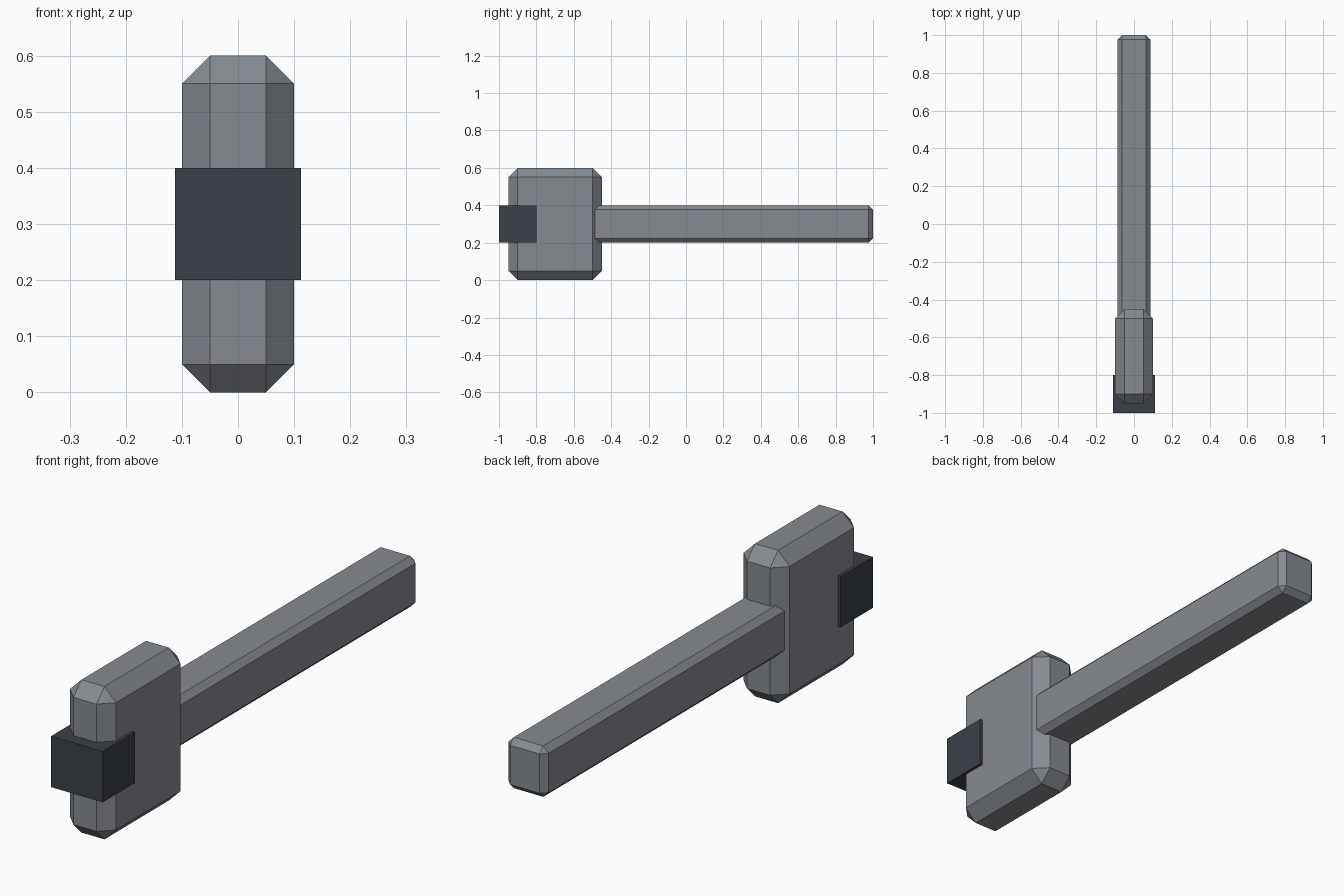
import bpy

default_cube = bpy.data.objects.get("Cube")
if default_cube:
    bpy.data.objects.remove(default_cube, do_unlink=True)


def make_material(name, rgb):
    mat = bpy.data.materials.new(name)
    mat.use_nodes = True
    color = (*rgb, 1.0)
    mat.diffuse_color = color
    mat.node_tree.nodes["Principled BSDF"].inputs["Base Color"].default_value = color
    return mat


def make_box(name, low, high, mat, chamfer=0.0):
    """Flat-shaded box between two corners, optionally with chamfered edges."""
    center = [(a + b) / 2 for a, b in zip(low, high)]
    bpy.ops.mesh.primitive_cube_add(size=1, location=center)
    obj = bpy.context.object
    obj.name = name
    obj.scale = [b - a for a, b in zip(low, high)]
    bpy.ops.object.transform_apply(location=False, rotation=False, scale=True)
    obj.data.materials.append(mat)
    if chamfer:
        bevel = obj.modifiers.new("Chamfer", 'BEVEL')
        bevel.width = chamfer
        bevel.segments = 1
        bevel.limit_method = 'NONE'
    return obj


grey = make_material("steel grey", (0.24, 0.26, 0.285))
dark = make_material("dark slate", (0.044, 0.052, 0.065))

# Tall chamfered head
make_box("head", (-0.1, -0.95, 0), (0.1, -0.45, 0.6), grey, 0.05)

# Long handle, its front end buried in the head
make_box("handle", (-0.087, -0.6, 0.2), (0.087, 1, 0.4), grey, 0.023)

# Sharp-edged block wrapped over the striking face
make_box("striking_block", (-0.112, -1, 0.2), (0.112, -0.8, 0.4), dark)
